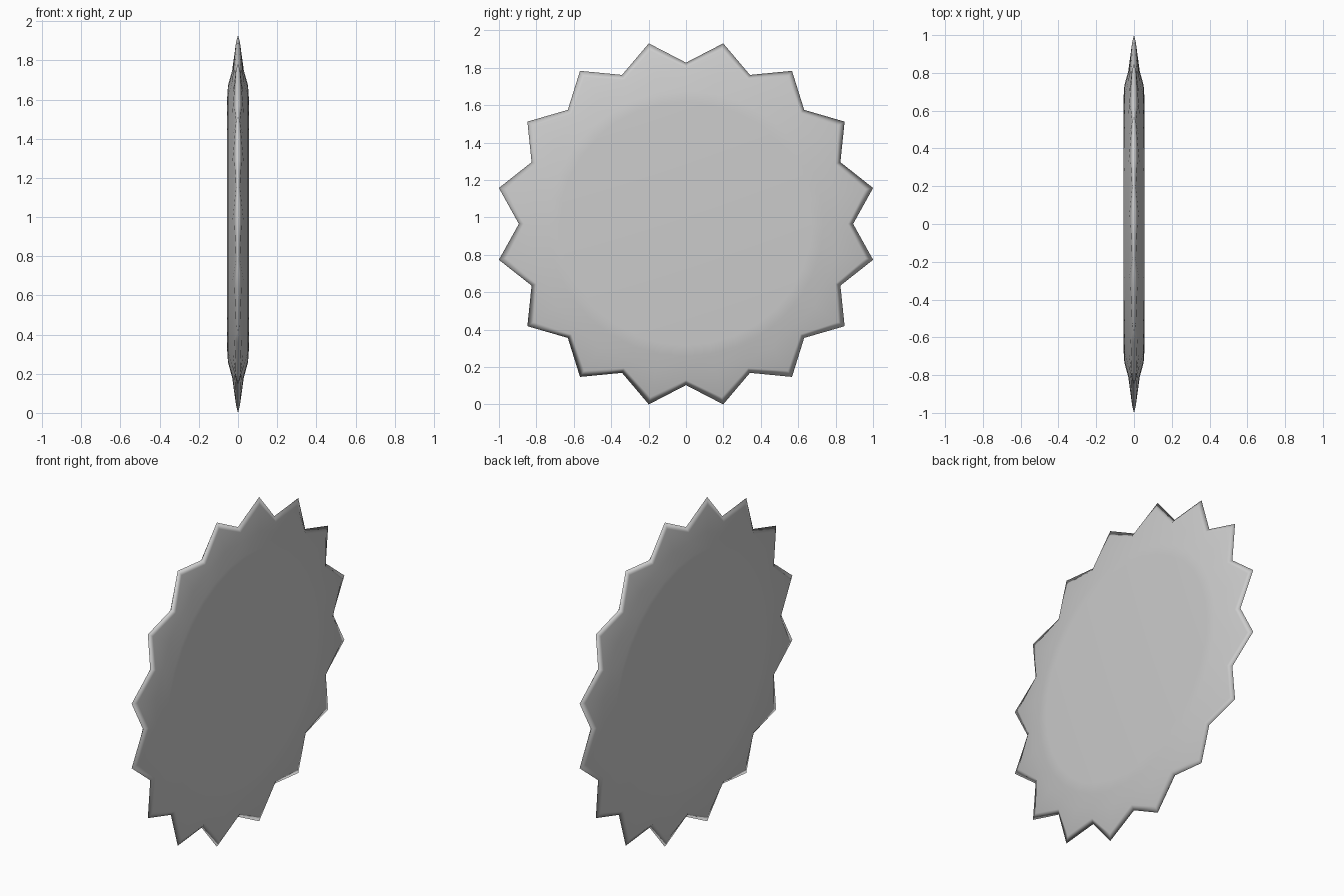
import bpy, bmesh
from math import sin, cos, pi

if "Cube" in bpy.data.objects:
    bpy.data.objects.remove(bpy.data.objects["Cube"])

TEETH = 16
N = TEETH * 2
RY, RZ = 1.02, 0.984          # slightly oval outline
CZ = RZ * cos(pi / TEETH)     # lowest tips rest on z = 0

# rings from rim to hub: (tip radius, tip half-thickness, valley radius, valley half-thickness)
RINGS = [
    (1.0, 0.0, 0.876, 0.0),
    (0.96, 0.010, 0.848, 0.018),
    (0.81, 0.027, 0.795, 0.030),
    (0.72, 0.051, 0.72, 0.051),
    (0.66, 0.055, 0.66, 0.055),
]

bm = bmesh.new()


def ring(spec, side):
    tip_r, tip_h, val_r, val_h = spec
    out = []
    for i in range(N):
        a = i * pi / TEETH
        r, h = (tip_r, tip_h) if i % 2 else (val_r, val_h)
        # odd steps are tips, even steps are valleys
        out.append(bm.verts.new((side * h, RY * r * cos(a), CZ + RZ * r * sin(a))))
    return out


# shared sharp rim, then a stepped dome to a flat hub on each side
rim = ring(RINGS[0], 1)
for side in (1, -1):
    prev = rim
    for spec in RINGS[1:]:
        cur = ring(spec, side)
        for i in range(N):
            j = (i + 1) % N
            bm.faces.new((prev[i], prev[j], cur[j], cur[i]))
        prev = cur
    bm.faces.new(prev)
bmesh.ops.recalc_face_normals(bm, faces=bm.faces)

mesh = bpy.data.meshes.new("toothed_disc")
bm.to_mesh(mesh)
bm.free()
mesh.shade_smooth()
disc = bpy.data.objects.new("toothed_disc", mesh)
bpy.context.collection.objects.link(disc)
